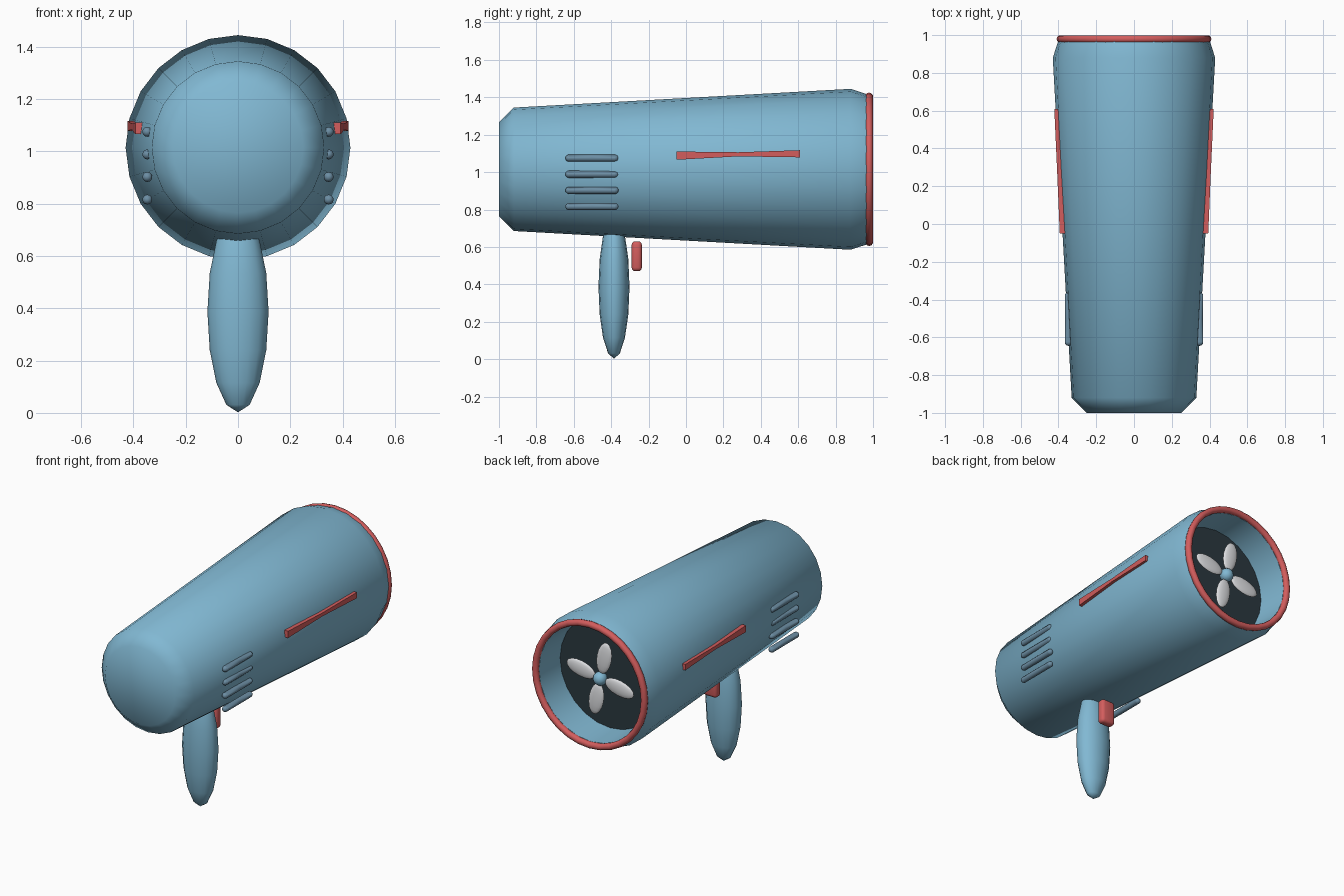
import bpy, bmesh, math
from mathutils import Matrix, Vector

if "Cube" in bpy.data.objects:
    bpy.data.objects.remove(bpy.data.objects["Cube"])

AXIS_Z = 1.015  # height of the barrel axis


def material(name, r, g, b):
    m = bpy.data.materials.new(name)
    m.diffuse_color = (r, g, b, 1)
    m.use_nodes = True
    m.node_tree.nodes["Principled BSDF"].inputs["Base Color"].default_value = m.diffuse_color
    return m


BLUE = material("sky_blue", 0.22, 0.48, 0.65)
RED = material("coral_red", 0.65, 0.11, 0.11)
SLATE = material("slate_blue", 0.15, 0.27, 0.37)
DARK = material("dark_slate", 0.024, 0.04, 0.05)
GREY = material("light_grey", 0.74, 0.75, 0.77)


def finish(name, bm, mat, angle=60):
    bmesh.ops.recalc_face_normals(bm, faces=bm.faces)
    mesh = bpy.data.meshes.new(name)
    bm.to_mesh(mesh)
    bm.free()
    mesh.materials.append(mat)
    ob = bpy.data.objects.new(name, mesh)
    bpy.context.collection.objects.link(ob)
    bpy.ops.object.select_all(action='DESELECT')
    ob.select_set(True)
    bpy.context.view_layer.objects.active = ob
    bpy.ops.object.shade_smooth_by_angle(angle=math.radians(angle))
    return ob


def revolve(name, profile, mat, sides=24, closed=False, cap=True):
    """Spin (radius, y) points around the barrel axis."""
    bm = bmesh.new()
    rings = []
    for r, y in profile:
        rings.append([bm.verts.new((r * math.sin(math.tau * i / sides), y,
                                    AXIS_Z + r * math.cos(math.tau * i / sides)))
                      for i in range(sides)])
    pairs = list(zip(rings, rings[1:]))
    if closed:
        pairs.append((rings[-1], rings[0]))
    for a, b in pairs:
        for i in range(sides):
            j = (i + 1) % sides
            bm.faces.new((a[i], a[j], b[j], b[i]))
    if cap and not closed:
        bm.faces.new(rings[0])
        bm.faces.new(rings[-1])
    return finish(name, bm, mat)


def ellipsoid(name, mat, size, matrix, u=16, v=8):
    bm = bmesh.new()
    bmesh.ops.create_uvsphere(bm, u_segments=u, v_segments=v, radius=1)
    bmesh.ops.transform(bm, matrix=matrix @ Matrix.Diagonal((*size, 1)), verts=bm.verts)
    return finish(name, bm, mat)


# barrel shell with its open, hollow rear
revolve("barrel", [(0.25, -1), (0.33, -0.92), (0.43, 0.88), (0.40, 0.972),
                   (0.37, 0.972), (0.36, 0.765)], BLUE)

# dark plate behind the fan
revolve("fan_plate", [(0.357, 0.766), (0.357, 0.775)], DARK)

# red ring around the opening
ring = [(0.389 + 0.021 * math.cos(math.tau * i / 10),
         0.979 + 0.021 * math.sin(math.tau * i / 10)) for i in range(10)]
revolve("rear_ring", ring, RED, sides=32, closed=True)

# fan hub and four blades
HUB = Matrix.Translation((0, 0.875, AXIS_Z))
ellipsoid("fan_hub", BLUE, (0.043, 0.043, 0.043), HUB)
for i in range(4):
    turn = Matrix.Rotation(-0.2 + i * math.pi / 2, 4, 'Y')
    ellipsoid(f"fan_blade_{i + 1}", GREY, (0.052, 0.015, 0.105),
              HUB @ turn @ Matrix.Translation((0, 0, 0.14)))

# handle: long ellipsoid whose top is hidden in the barrel
ellipsoid("handle", BLUE, (0.117, 0.083, 0.385), Matrix.Translation((0, -0.385, 0.387)))

# trigger: rounded block
bm = bmesh.new()
bmesh.ops.create_cube(bm, size=1)
bmesh.ops.transform(bm, matrix=Matrix.Translation((0, -0.263, 0.55))
                    @ Matrix.Diagonal((0.10, 0.055, 0.16, 1)), verts=bm.verts)
bmesh.ops.bevel(bm, geom=bm.edges[:], offset=0.02, segments=3, profile=0.5, affect='EDGES')
finish("trigger", bm, RED)

for side, label in ((1, "right"), (-1, "left")):
    # vent bars: capsules stacked on the flank
    for k in range(4):
        bm = bmesh.new()
        bmesh.ops.create_uvsphere(bm, u_segments=12, v_segments=8, radius=0.019)
        # sphere poles lie along the bar; halves are pulled apart
        bmesh.ops.bisect_plane(bm, geom=bm.verts[:] + bm.edges[:] + bm.faces[:],
                               plane_co=(0, 0, 0), plane_no=(0, 0, 1), clear_inner=True)
        rim = [e for e in bm.edges if e.is_boundary]
        ext = bmesh.ops.extrude_edge_only(bm, edges=rim)["geom"]
        low = [g for g in ext if isinstance(g, bmesh.types.BMVert)]
        bmesh.ops.translate(bm, vec=(0, 0, -0.123), verts=low)
        bmesh.ops.translate(bm, vec=(0, 0, 0.123), verts=bm.verts)
        half = bm.verts[:] + bm.edges[:] + bm.faces[:]
        bmesh.ops.mirror(bm, geom=half, matrix=Matrix(), merge_dist=0.001, axis='Z')
        bmesh.ops.transform(bm, matrix=Matrix.Translation(
            (side * 0.347, -0.503, 0.816 + k * 0.0863)) @ Matrix.Rotation(math.pi / 2, 4, 'X'),
            verts=bm.verts)
        finish(f"vent_{label}_{k + 1}", bm, SLATE)

    # red flank stripe, pinched in the middle: (y, x, z, half height)
    bm = bmesh.new()
    loops = []
    for y, x, z, h in ((-0.05, 0.379, 1.088, 0.022), (0.28, 0.393, 1.095, 0.011),
                       (0.61, 0.408, 1.098, 0.019)):
        loops.append([bm.verts.new((side * (x + dx), y, z + dz)) for dx, dz in
                      ((-0.014, -h), (0.014, -h), (0.014, h), (-0.014, h))])
    for a, b in zip(loops, loops[1:]):
        for i in range(4):
            j = (i + 1) % 4
            bm.faces.new((a[i], a[j], b[j], b[i]))
    bm.faces.new(loops[0])
    bm.faces.new(loops[-1])
    finish(f"stripe_{label}", bm, RED, 30)
